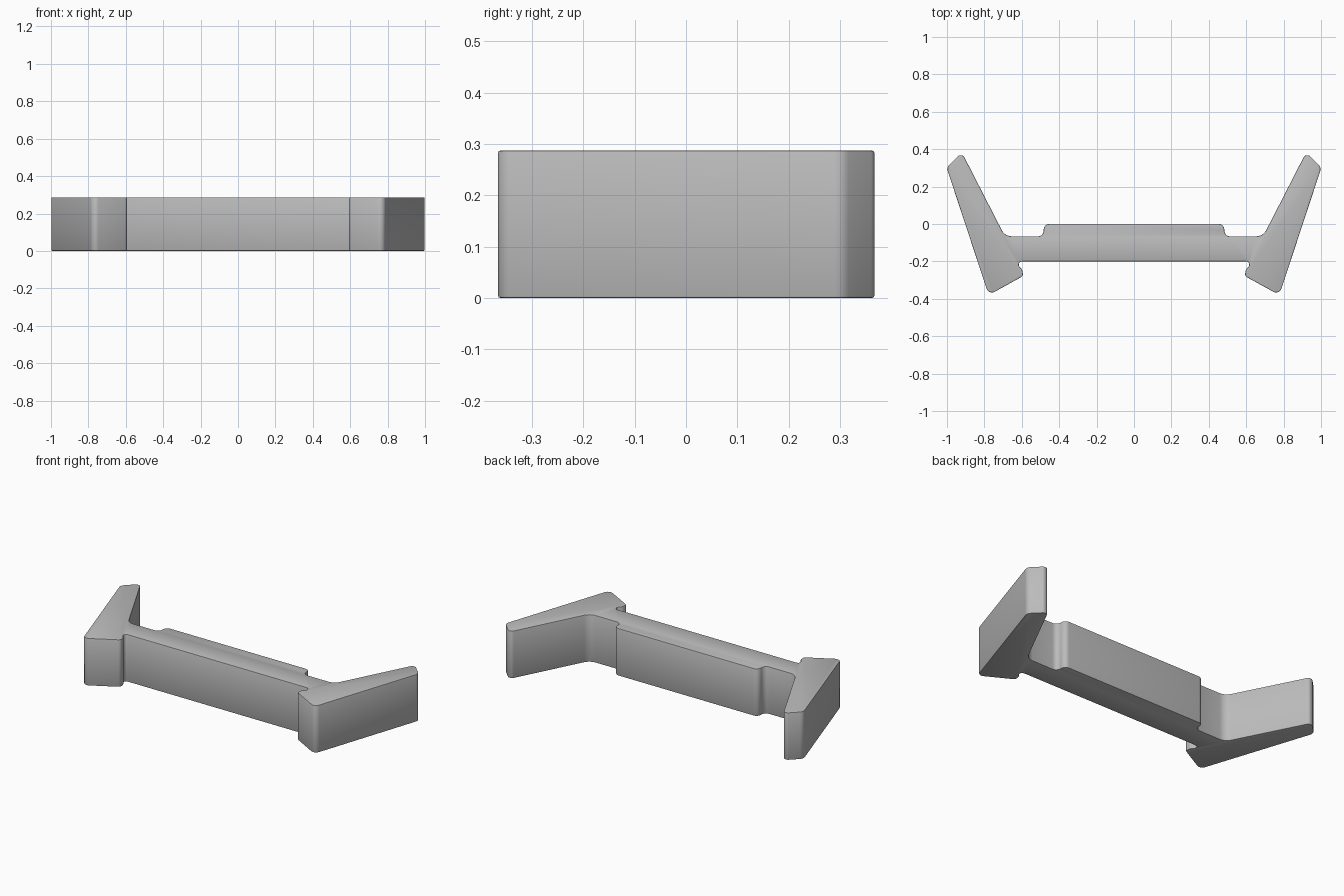
import bpy, bmesh, math
from mathutils import Vector

cube = bpy.data.objects.get("Cube")
if cube:
    bpy.data.objects.remove(cube, do_unlink=True)

HEIGHT = 0.287
RIM = 0.004

# Plain grey material
grey = bpy.data.materials.new("plain grey")
grey.use_nodes = True
colour = (0.5, 0.5, 0.5, 1)
grey.diffuse_color = colour
grey.node_tree.nodes["Principled BSDF"].inputs["Base Color"].default_value = colour

# Left half of the outline, back to front: x, y, corner radius
HALF = [
    (0.483, 0.0, 0.03), (0.483, -0.066, 0.03),       # step in the bar
    (0.69, -0.066, 0.06), (0.912, 0.367, 0.022),     # inner flank of the arm
    (0.937, 0.367, 0.02), (1.002, 0.302, 0.035),     # arm tip
    (0.777, -0.38, 0.03), (0.592, -0.278, 0.02),     # heel
    (0.598, -0.245, 0.02), (0.617, -0.222, 0.012),
    (0.612, -0.203, 0.008), (0.597, -0.2, 0.0),      # relief notch
]


def fillet(a, b, c, radius, steps=6):
    """Round corner b between neighbours a and c with a tangent arc."""
    if radius == 0:
        return [b]
    u, v = (a - b).normalized(), (c - b).normalized()
    half = u.angle(v) / 2
    reach = radius / math.tan(half)
    limit = 0.48 * min((a - b).length, (c - b).length)
    reach = min(reach, limit)
    r = reach * math.tan(half)
    centre = b + (u + v).normalized() * (r / math.sin(half))
    start, end = b + u * reach - centre, b + v * reach - centre
    sweep = start.angle(end)
    return [centre + (start * math.sin((1 - t) * sweep) + end * math.sin(t * sweep))
            / math.sin(sweep) for t in (i / steps for i in range(steps + 1))]


# Full symmetric outline with rounded corners
corners = [(Vector((x, y, 0)), r) for x, y, r in HALF]
corners += [(Vector((-x, y, 0)), r) for x, y, r in reversed(HALF)]
outline = []
for i, (point, radius) in enumerate(corners):
    after = corners[(i + 1) % len(corners)][0]
    outline += fillet(corners[i - 1][0], point, after, radius)

# Extrude the outline and soften its upper and lower rims
bm = bmesh.new()
base = bm.faces.new([bm.verts.new(p) for p in outline])
top = bmesh.ops.extrude_face_region(bm, geom=[base], use_keep_orig=True)["geom"]
bmesh.ops.translate(bm, vec=(0, 0, HEIGHT),
                    verts=[g for g in top if isinstance(g, bmesh.types.BMVert)])
bmesh.ops.recalc_face_normals(bm, faces=bm.faces)
rims = [e for e in bm.edges if abs(e.verts[0].co.z - e.verts[1].co.z) < RIM]
bmesh.ops.bevel(bm, geom=rims, offset=RIM, segments=2, profile=0.5, affect="EDGES")

mesh = bpy.data.meshes.new("bracket")
bm.to_mesh(mesh)
bm.free()
mesh.materials.append(grey)
bracket = bpy.data.objects.new("bracket", mesh)
bpy.context.collection.objects.link(bracket)

bpy.ops.object.select_all(action="DESELECT")
bracket.select_set(True)
bpy.context.view_layer.objects.active = bracket
bpy.ops.object.shade_smooth_by_angle(angle=math.radians(35))
